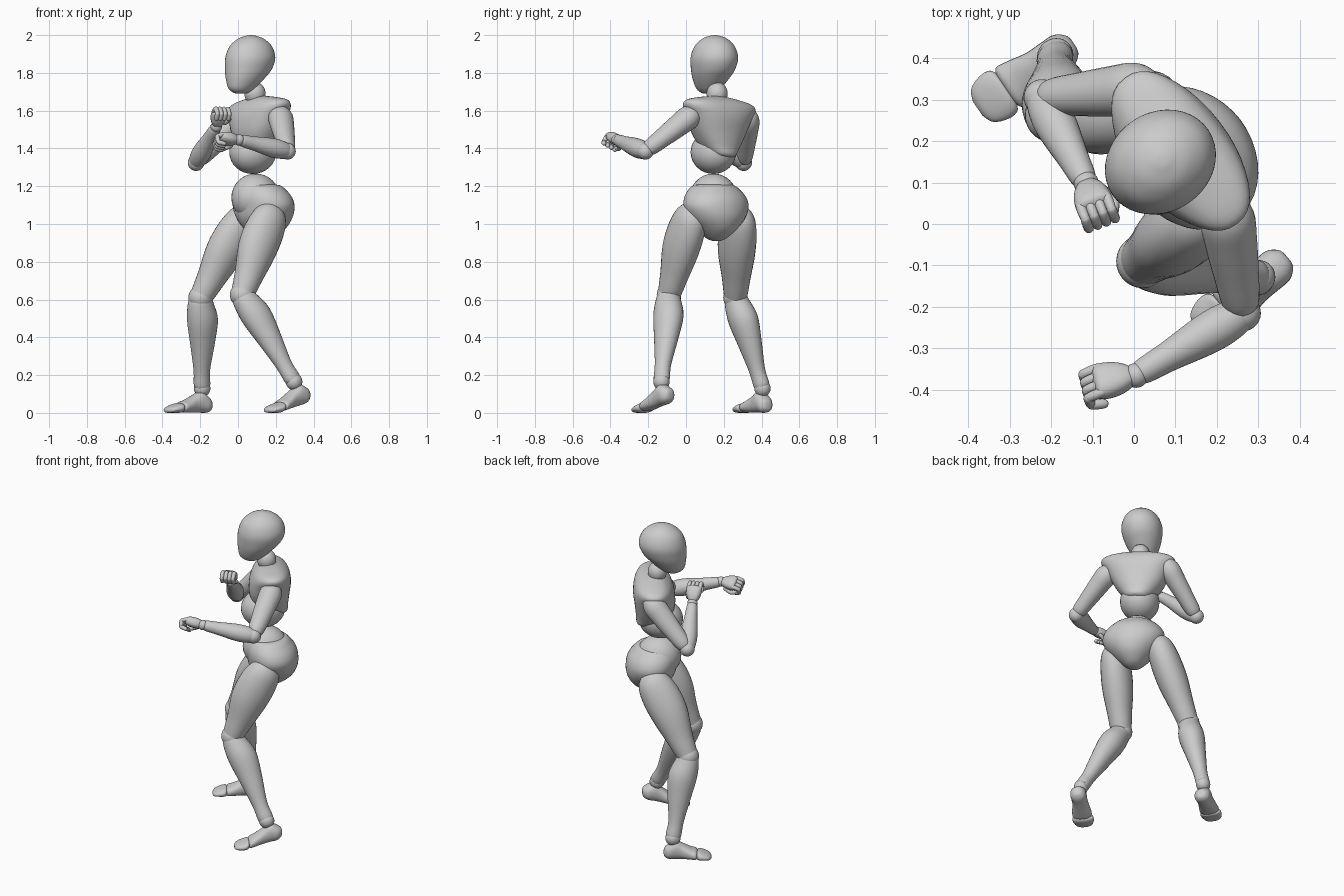
import bpy, bmesh
from math import cos, sin, pi
from mathutils import Vector, Matrix

F = Vector((-.79, -.61, 0)).normalized()    # body forward
Z = Vector((0, 0, 1))
L = Z.cross(F)                              # body left


def finish(name, bm):
    bmesh.ops.recalc_face_normals(bm, faces=bm.faces[:])
    for f in bm.faces:
        f.smooth = True
    me = bpy.data.meshes.new(name)
    bm.to_mesh(me)
    bm.free()
    ob = bpy.data.objects.new(name, me)
    bpy.context.collection.objects.link(ob)
    return ob


def spline(p, steps):
    """Catmull-Rom through tuples of numbers."""
    q = [p[0]] + p + [p[-1]]
    out = []
    for i in range(1, len(q) - 2):
        for k in range(steps):
            t = k / steps
            out.append([.5 * (2*b + (c-a)*t + (2*a-5*b+4*c-d)*t*t + (3*b-a-3*c+d)*t**3)
                        for a, b, c, d in zip(q[i-1], q[i], q[i+1], q[i+2])])
    return out + [list(p[-1])]


def loft(name, rows, U, V, n=28, steps=4, e=2.0, shear=0.0):
    """Skin of elliptical rings; rows are (centre, radius_u, radius_v)."""
    bm = bmesh.new()
    rings = []
    for x, y, z, ru, rv in spline([(*c, a, b) for c, a, b in rows], steps):
        ring = []
        for i in range(n):
            t = 2 * pi * i / n
            cu, sv = cos(t), sin(t)
            cu = abs(cu) ** (2/e) * (1 if cu > 0 else -1)
            sv = abs(sv) ** (2/e) * (1 if sv > 0 else -1)
            ring.append(bm.verts.new(Vector((x, y, z + shear * sv * rv))
                                     + U * cu * max(ru, .001) + V * sv * max(rv, .001)))
        rings.append(ring)
    for a, b in zip(rings, rings[1:]):
        for i in range(n):
            j = (i + 1) % n
            bm.faces.new((a[i], a[j], b[j], b[i]))
    bm.faces.new(rings[0])
    bm.faces.new(rings[-1])
    return finish(name, bm)


def ball(name, c, r, X=F, Y=L, W=Z):
    """Ellipsoid with radii r along axes X, Y, W."""
    if not isinstance(r, tuple):
        r = (r, r, r)
    m = Matrix((X * r[0], Y * r[1], W * r[2])).transposed().to_4x4()
    m.translation = Vector(c)
    bm = bmesh.new()
    bmesh.ops.create_uvsphere(bm, u_segments=28, v_segments=16, radius=1, matrix=m)
    return finish(name, bm)


def limb(name, a, b, rows, n=28, steps=4):
    """Tapered limb from a to b; rows are (t, forward shift, depth, width)."""
    a, b = Vector(a), Vector(b)
    ax = (b - a).normalized()
    U = F - ax * F.dot(ax)
    U.normalize()
    V = ax.cross(U)
    return loft(name, [(a.lerp(b, t) + U * o, d, w) for t, o, d, w in rows], U, V, n, steps)


def stack(name, x, y, rows, fwd=F, e=2.0, shear=0.0):
    """Body block from level rings; rows are (z, forward shift, depth, width)."""
    side = Z.cross(fwd)
    return loft(name, [(Vector((x, y, z)) + fwd * o, d, w) for z, o, d, w in rows],
                fwd, side, 40, 5, e, shear)


# Head and neck
stack("head", .065, .15, [
    (1.69, .06, .02, .02), (1.697, .06, .045, .038), (1.72, .055, .075, .062),
    (1.77, .033, .107, .092), (1.82, .012, .13, .111), (1.88, 0, .138, .12),
    (1.94, -.003, .117, .102), (1.98, -.004, .072, .065), (1.997, -.004, .025, .023),
    (2.0, -.004, .002, .002)], Vector((-.83, -.56, 0)).normalized())
ball("neck", (.09, .165, 1.69), (.056, .056, .062))

# Torso
stack("chest", .105, .17, [
    (1.35, -.04, .03, .03), (1.365, -.035, .07, .065), (1.41, -.01, .1, .105),
    (1.48, 0, .118, .15), (1.56, -.005, .122, .19), (1.615, -.01, .108, .222),
    (1.645, -.012, .085, .2), (1.665, -.01, .055, .11), (1.675, -.01, .02, .04)],
    e=2.3, shear=.08)
ball("ribcage", (.078, .145, 1.38), (.13, .115, .115))
ball("waist", (.093, .145, 1.14), (.132, .122, .127))

# Pelvis
stack("pelvis", .13, .155, [
    (.91, -.01, .02, .02), (.925, -.01, .06, .05), (.97, -.015, .11, .1),
    (1.03, -.012, .143, .155), (1.09, -.008, .15, .184), (1.14, 0, .145, .175),
    (1.18, .01, .125, .145), (1.205, .015, .1, .11), (1.21, .015, .05, .05)])

# Legs
THIGH = [(-.14, 0, .02, .02), (-.11, 0, .06, .05), (0, 0, .096, .078), (.2, .005, .113, .09),
         (.45, .008, .108, .09), (.75, .002, .08, .073), (.93, 0, .066, .064),
         (1.0, 0, .056, .056), (1.03, 0, .02, .02)]
CALF = [(-.01, 0, .02, .02), (.0, 0, .055, .055), (.07, 0, .07, .066), (.25, -.01, .085, .076),
        (.5, -.008, .069, .061), (.8, 0, .045, .042), (.97, 0, .045, .04), (1.0, 0, .025, .025)]
FOOT = [(0, .04, .012, .012), (.006, .041, .028, .028), (.03, .046, .045, .045),
        (.07, .058, .046, .057), (.11, .048, .046, .047), (.16, .035, .055, .034),
        (.19, .03, .056, .028), (.2, .028, .03, .015)]
TOES = [(.19, .027, .025, .012), (.2, .027, .055, .025), (.22, .025, .063, .025),
        (.25, .02, .057, .0195), (.27, .015, .044, .0145), (.28, .012, .02, .006)]
legs = {
    "left": ((.17, .025, 1.04), (.022, -.09, .625), (.297, -.13, .165),
             (.37, -.08), (-.76, -.65, 0), .055),
    "right": ((.035, .28, 1.03), (-.198, .262, .61), (-.19, .405, .13),
              (-.145, .435), (-.83, -.56, 0), 0),
}
for s, (hip, knee, ankle, heel, d, lift) in legs.items():
    limb(s + "_thigh", hip, knee, THIGH)
    ball(s + "_knee", knee, .065)
    limb(s + "_calf", knee, ankle, CALF)
    ball(s + "_ankle", ankle, (.045, .042, .045))
    d = Vector(d).normalized()
    for part, rows in (("_foot", FOOT), ("_toes", TOES)):
        loft(s + part, [(Vector((*heel, z + lift * max(0, 1 - t / .22))) + d * t, w, h)
                        for t, z, w, h in rows], Z.cross(d), Z, e=2.3)

# Arms
UPPER = [(-.2, 0, .015, .015), (-.16, 0, .045, .042), (0, 0, .066, .062), (.25, 0, .064, .058),
         (.6, 0, .055, .05), (.9, 0, .044, .042), (1.0, 0, .02, .02)]
FORE = [(-.03, 0, .015, .015), (0, 0, .038, .038), (.15, 0, .049, .049), (.35, 0, .05, .049),
        (.7, 0, .038, .036), (.95, 0, .03, .03), (1.0, 0, .015, .015)]
FINGER = [(-.25, 0, .003, .003), (-.12, 0, .01, .01), (.2, 0, .0125, .0125),
          (.8, 0, .012, .012), (1.12, 0, .009, .009), (1.25, 0, .003, .003)]


def fist(s, w, d, n, thumb):
    """Closed hand at wrist w pointing along d, fingers curling towards n."""
    w, d = Vector(w), Vector(d).normalized()
    n = Vector(n)
    n = (n - d * n.dot(d)).normalized()
    v = n.cross(d)
    ball(s + "_wrist", w, .03)
    loft(s + "_palm", [(w + d * t, a, b) for t, a, b in (
        (.005, .01, .01), (.012, .024, .022), (.04, .039, .03), (.075, .046, .03),
        (.097, .042, .024), (.105, .02, .01))], v, n, 24, 4, 2.5)
    for i in range(4):
        a = w + d * .088 + v * (i - 1.5) * .0225 - n * .008
        b = a + d * .036 + n * .016
        c = b - d * .006 + n * .036
        e = c - d * .034 + n * .006
        for k, (p, q) in enumerate(((a, b), (b, c), (c, e))):
            limb(f"{s}_finger_{i + 1}_{k + 1}", p, q, FINGER, 12, 3)
    a = w + d * .035 + v * thumb * .035 + n * .015
    b = a + d * .035 + v * thumb * .012 + n * .018
    limb(s + "_thumb_1", a, b, FINGER, 12, 3)
    limb(s + "_thumb_2", b, b + d * .028 - v * thumb * .014 + n * .012, FINGER, 12, 3)


arms = {
    "left": ((.225, .015, 1.565), (.262, -.215, 1.385), (.005, -.365, 1.445),
             (-.97, -.17, .08), (.0, -.5, -.85), 1),
    "right": ((.0, .325, 1.55), (-.222, .305, 1.325), (-.115, .098, 1.515),
              (.2, -.5, .75), (.3, -.8, -.3), -1),
}
for s, (sh, el, wr, d, n, th) in arms.items():
    limb(s + "_upper_arm", sh, el, UPPER)
    ball(s + "_elbow", el, .044)
    limb(s + "_forearm", el, wr, FORE)
    fist(s, wr, d, n, th)
